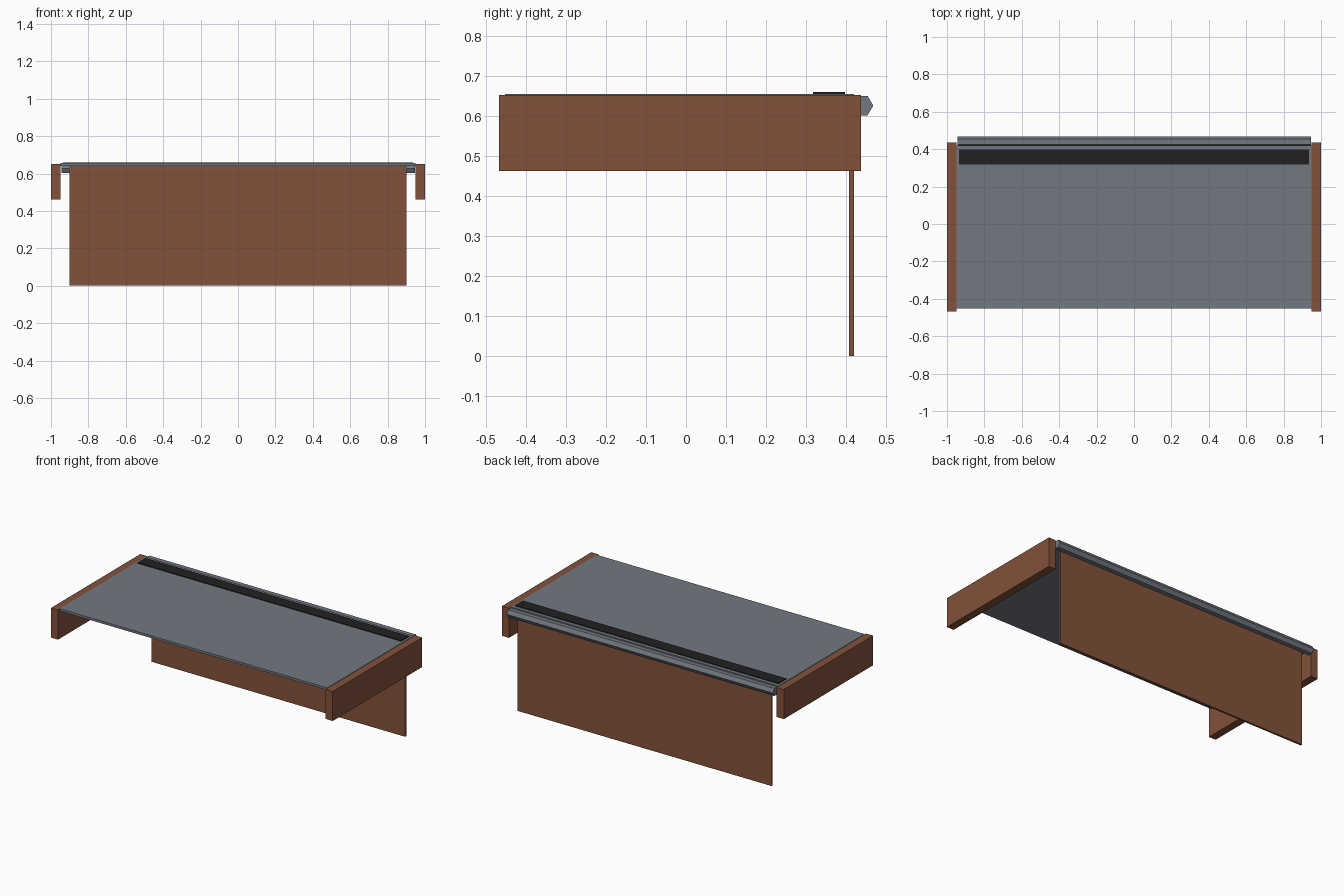
import bpy, math

if "Cube" in bpy.data.objects:
    bpy.data.objects.remove(bpy.data.objects["Cube"])


def material(name, rgb):
    m = bpy.data.materials.new(name)
    m.diffuse_color = (*rgb, 1.0)
    m.use_nodes = True
    m.node_tree.nodes["Principled BSDF"].inputs["Base Color"].default_value = m.diffuse_color
    return m


wood = material("brown wood", (0.225, 0.085, 0.043))
grey = material("slate grey", (0.17, 0.19, 0.22))
black = material("black", (0.015, 0.015, 0.015))


def box(name, x, y, z, mat):
    """Box from (min, max) ranges on each axis."""
    bpy.ops.mesh.primitive_cube_add(size=1, location=[(a + b) / 2 for a, b in (x, y, z)])
    ob = bpy.context.object
    ob.name = name
    ob.scale = [b - a for a, b in (x, y, z)]
    bpy.ops.object.transform_apply(location=False, rotation=False, scale=True)
    ob.data.materials.append(mat)
    return ob


# Side panels
box("side_panel_right", (0.95, 1.0), (-0.468, 0.437), (0.462, 0.652), wood)
box("side_panel_left", (-1.0, -0.95), (-0.468, 0.437), (0.462, 0.652), wood)

# Desk top and the dark strip along its back
box("desk_top", (-0.95, 0.95), (-0.452, 0.42), (0.64, 0.655), grey)
box("dark_strip", (-0.935, 0.935), (0.318, 0.397), (0.655, 0.66), black)

# Upright back panel down to the floor
box("back_panel", (-0.9, 0.9), (0.407, 0.42), (0.0, 0.64), wood)

# Six-sided rail behind the top, with points facing front and back
bpy.ops.mesh.primitive_cylinder_add(vertices=6, radius=0.028, depth=1.89,
                                    location=(0, 0.44, 0.626),
                                    rotation=(0, math.pi / 2, 0))
rail = bpy.context.object
rail.name = "back_rail"
bpy.ops.object.transform_apply(location=False, rotation=True, scale=False)
rail.data.materials.append(grey)
